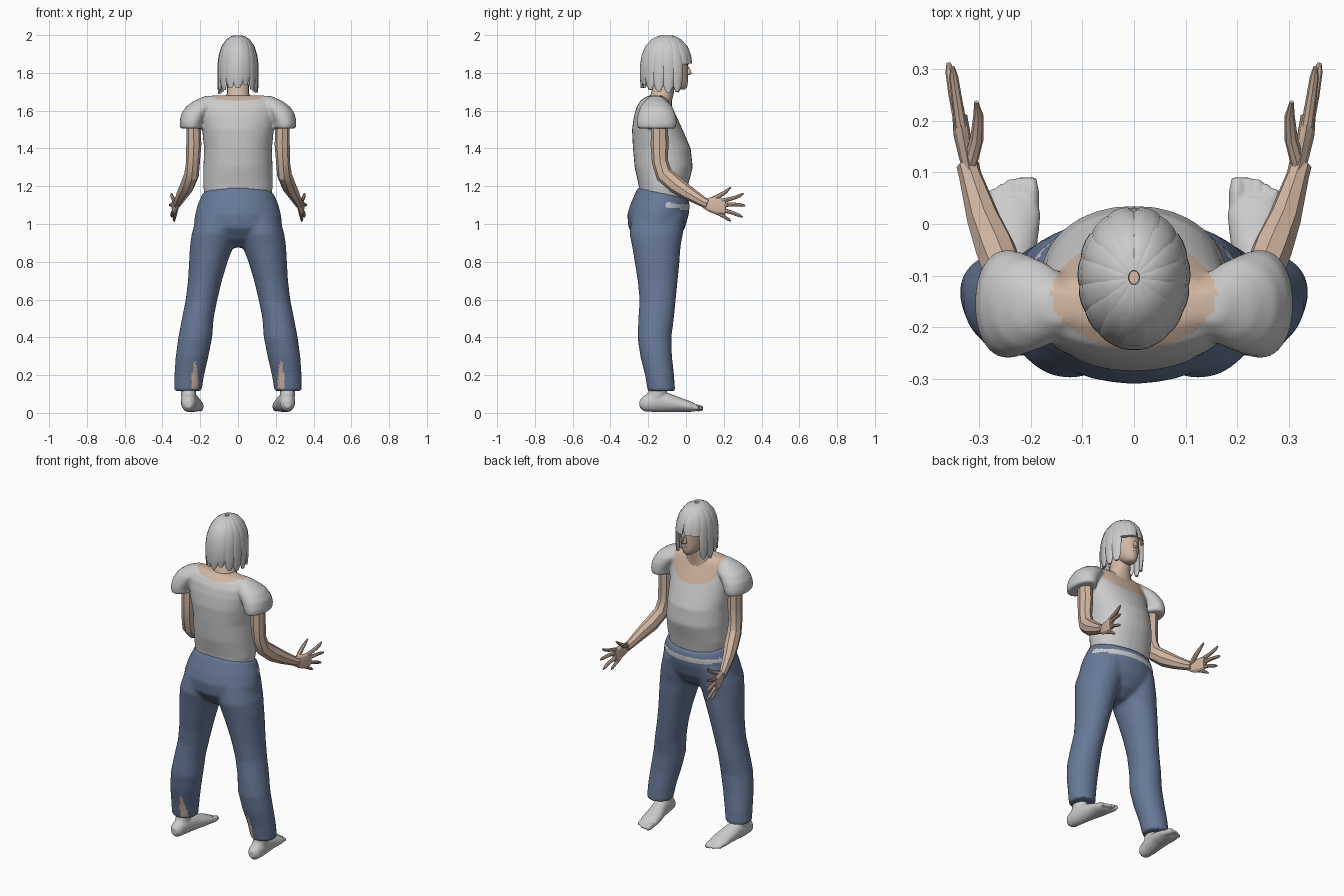
import bpy, bmesh, math, random
from mathutils import Vector as V

if "Cube" in bpy.data.objects:
    bpy.data.objects.remove(bpy.data.objects["Cube"], do_unlink=True)
random.seed(4)


def material(name, rgb):
    m = bpy.data.materials.new(name)
    m.use_nodes = True
    m.diffuse_color = (*rgb, 1)
    m.node_tree.nodes["Principled BSDF"].inputs["Base Color"].default_value = (*rgb, 1)
    return m


GREY = material("light grey", (0.6, 0.6, 0.6))
SKIN = material("skin", (0.64, 0.47, 0.36))
BLUE = material("denim blue", (0.135, 0.19, 0.31))


# Ring builders: every ring is (centre, half axis u, half axis v)
def flat(z, cx, cy, rx, ry, tilt=0):
    return V((cx, cy, z)), V((rx, 0, 0)), V((0, ry, -tilt))


def upright(y, cx, cz, rx, rz):
    return V((cx, y, cz)), V((rx, 0, 0)), V((0, 0, rz))


def tube(points, ratio=1.0):
    """Rings along a path of (x, y, z, radius); ratio thins them sideways."""
    pts = [V(p[:3]) for p in points]
    rings = []
    for i, p in enumerate(pts):
        t = (pts[min(i + 1, len(pts) - 1)] - pts[max(i - 1, 0)]).normalized()
        u = (V((1, 0, 0)) - t * t.x).normalized()
        r = points[i][3]
        rings.append((p, u * r * ratio, t.cross(u) * r))
    return rings


def add_loft(bm, rings, sides, side=1, power=2.0):
    rows = []
    for c, u, v in rings:
        row = []
        for k in range(sides):
            a = 2 * math.pi * k / sides
            ca, sa = math.cos(a), math.sin(a)
            p = (c + u * math.copysign(abs(ca) ** (2 / power), ca)
                 + v * math.copysign(abs(sa) ** (2 / power), sa))
            row.append(bm.verts.new((p.x * side, p.y, p.z)))
        rows.append(row)
    for a, b in zip(rows, rows[1:]):
        for k in range(sides):
            n = (k + 1) % sides
            bm.faces.new((a[k], a[n], b[n], b[k]))
    bm.faces.new(rows[0])
    bm.faces.new(rows[-1])


def shade(me, angle):
    for p in me.polygons:
        p.use_smooth = True
    me.set_sharp_from_angle(angle=math.radians(angle))


def build(name, lofts, mats, sides=16, voxel=0, rule=None, angle=40, power=2.0):
    """lofts: list of (rings, mirror sign). voxel > 0 fuses them into one skin."""
    bm = bmesh.new()
    for rings, s in lofts:
        add_loft(bm, rings, sides, s, power)
    bmesh.ops.recalc_face_normals(bm, faces=bm.faces)
    me = bpy.data.meshes.new(name)
    bm.to_mesh(me)
    bm.free()
    ob = bpy.data.objects.new(name, me)
    bpy.context.scene.collection.objects.link(ob)
    if voxel:
        mod = ob.modifiers.new("fuse", 'REMESH')
        mod.mode = 'VOXEL'
        mod.voxel_size = voxel
        sm = ob.modifiers.new("relax", 'SMOOTH')
        sm.factor, sm.iterations = 0.5, 7
        dg = bpy.context.evaluated_depsgraph_get()
        baked = bpy.data.meshes.new_from_object(ob.evaluated_get(dg))
        ob.modifiers.clear()
        ob.data = me = baked
    me.materials.clear()
    for m in mats:
        me.materials.append(m)
    for p in me.polygons:
        p.material_index = rule(p.center, p.normal) if rule else 0
    shade(me, angle)
    return ob


BOTH = (1, -1)

# Shirt: torso and puffed sleeves, with a scooped neckline showing skin
torso = [flat(z, 0, cy, rx, ry) for z, cy, rx, ry in (
    (1.10, -.125, .17, .115), (1.20, -.12, .184, .13), (1.30, -.118, .183, .154),
    (1.40, -.128, .18, .153), (1.50, -.152, .19, .134), (1.57, -.163, .2, .113),
    (1.62, -.168, .2, .094), (1.655, -.165, .18, .075), (1.68, -.16, .14, .04))]
sleeve = [flat(*r) for r in (
    (1.505, .247, -.155, .06, .102), (1.54, .245, -.155, .064, .106),
    (1.58, .23, -.155, .072, .1), (1.62, .2, -.157, .077, .086),
    (1.65, .175, -.16, .062, .06), (1.678, .14, -.16, .035, .03))]


def neckline(c, n):
    inside = (c.x / .16) ** 2 + ((c.y + .137) / .105) ** 2 < 1
    return 1 if inside and c.z > 1.45 else 0


build("shirt", [(torso, 1)] + [(sleeve, s) for s in BOTH], (GREY, SKIN),
      sides=32, voxel=.008, rule=neckline, power=2.15)

# Trousers: pelvis and two legs, torn slit at the ankles, shirt hem at the front
pelvis = [flat(*r) for r in (
    (1.163, 0, -.122, .188, .134, .03), (1.10, 0, -.138, .215, .158),
    (1.05, 0, -.148, .228, .163), (.98, 0, -.155, .235, .15),
    (.92, 0, -.15, .16, .11), (.875, 0, -.15, .05, .05))]
leg = [flat(*r) for r in (
    (1.05, .11, -.145, .105, .14), (.95, .125, -.158, .12, .142),
    (.88, .14, -.157, .115, .128), (.8, .157, -.153, .102, .119),
    (.7, .175, -.15, .09, .106), (.6, .193, -.15, .084, .096),
    (.5, .213, -.158, .084, .094), (.4, .226, -.167, .09, .09),
    (.3, .243, -.158, .087, .084), (.2, .258, -.14, .079, .077),
    (.115, .266, -.13, .073, .073))]


def denim(c, n):
    if c.y > -.11 and abs(c.z - 1.09 + c.y * .1) < .013 and n.z < .5:
        return 2
    if c.y < -.14 and .13 < c.z < .27 and abs(abs(c.x) - .228) < .02 - (c.z - .13) * .09:
        return 1
    return 0


build("trousers", [(pelvis, 1)] + [(leg, s) for s in BOTH], (BLUE, SKIN, GREY),
      sides=32, voxel=.01, rule=denim)

# Feet with five toes each
foot = [upright(*r) for r in (
    (-.245, .262, .048, .018, .022), (-.222, .262, .05, .037, .042),
    (-.17, .26, .06, .043, .056), (-.1, .25, .056, .047, .052),
    (-.04, .24, .045, .053, .04), (.02, .235, .034, .055, .029), (.052, .235, .028, .044, .02))]
ankle = [flat(.05, .26, -.165, .04, .055), flat(.12, .262, -.15, .04, .05),
         flat(.17, .263, -.145, .038, .045)]
toes = [[upright(.03, x, .03, r, r * 1.1), upright(.065, x, .026, r, r * 1.2),
         upright(tip, x, .023, r * .7, r * .8)]
        for x, r, tip in ((.2, .016, .09), (.222, .011, .09), (.24, .011, .087),
                          (.257, .01, .078), (.272, .01, .068))]
for side, s in (("left", 1), ("right", -1)):
    build(side + "_foot", [(part, s) for part in [foot, ankle] + toes], (GREY,), voxel=.005)

    # Arm, bent forward at the elbow
    arm = tube([(.236, -.14, 1.56, .044), (.234, -.14, 1.42, .047), (.238, -.138, 1.33, .043),
                (.246, -.115, 1.26, .046), (.268, -.05, 1.205, .046), (.292, .01, 1.165, .038),
                (.318, .095, 1.115, .026), (.323, .115, 1.108, .026)], .85)
    build(side + "_arm", [(arm, s)], (SKIN,), sides=8, angle=30)

    # Hand: palm, four spread fingers and a raised thumb
    palm = tube([(.318, .09, 1.115, .025), (.326, .13, 1.102, .038),
                 (.334, .175, 1.092, .046), (.338, .21, 1.09, .04)], .36)
    digits = [
        [(.336, .19, 1.122, .012), (.345, .25, 1.137, .010), (.35, .285, 1.15, .009), (.352, .305, 1.162, .004)],
        [(.337, .19, 1.10, .012), (.35, .25, 1.104, .010), (.357, .295, 1.1, .009), (.36, .313, 1.098, .004)],
        [(.335, .19, 1.075, .012), (.346, .24, 1.062, .010), (.35, .28, 1.046, .009), (.35, .3, 1.037, .004)],
        [(.331, .165, 1.062, .012), (.335, .2, 1.04, .009), (.338, .225, 1.024, .008), (.338, .238, 1.015, .004)],
        [(.32, .11, 1.118, .014), (.305, .165, 1.142, .013), (.302, .21, 1.17, .010), (.306, .237, 1.195, .004)]]
    build(side + "_hand", [(palm, s)] + [(tube(d), s) for d in digits], (SKIN,), sides=8, angle=30)

# Neck and head
build("neck", [([flat(*r) for r in (
    (1.59, 0, -.15, .11, .075), (1.655, 0, -.14, .085, .066), (1.69, 0, -.125, .058, .06),
    (1.78, 0, -.11, .056, .056))], 1)], (SKIN,), sides=20)
build("head", [([flat(*r) for r in (
    (1.713, 0, -.03, .018, .024), (1.725, 0, -.042, .036, .048), (1.755, 0, -.068, .056, .078),
    (1.79, 0, -.085, .066, .096), (1.83, 0, -.097, .074, .108), (1.88, 0, -.105, .082, .115),
    (1.93, 0, -.107, .077, .108), (1.965, 0, -.112, .055, .078),
    (1.985, 0, -.115, .02, .03))], 1)], (SKIN,), sides=24, angle=50)
build("nose", [([flat(1.835, 0, .002, .007, .012), flat(1.81, 0, .012, .010, .016),
                 flat(1.797, 0, .014, .014, .018), flat(1.788, 0, .006, .009, .012)], 1)],
      (SKIN,), sides=10)
build("lips", [([flat(1.776, 0, -.004, .012, .008), flat(1.768, 0, -.001, .022, .012),
                 flat(1.764, 0, -.006, .022, .010), flat(1.759, 0, -.002, .019, .011),
                 flat(1.75, 0, -.009, .010, .008)], 1)], (SKIN,), sides=10)


# Hair: overlapping flat locks fanning from a central parting
def lock(angle, end, wide):
    a = math.radians(angle)
    rx, ry, cy = .1, .131, -.104
    profile = [(.1, 1.99, .35), (.3, 1.988, .6), (.55, 1.972, .85), (.8, 1.936, 1),
               (.94, 1.89, 1), (1.0, 1.84, 1)]
    if end < 1.8:
        profile += [(1.01, 1.78, .95), (.99, end + .03, .8), (.97, end, .3)]
    else:
        profile[-1] = (.99, end, .85)
    around = V((math.cos(a) * rx, -math.sin(a) * ry, 0)).normalized()
    out = V((math.sin(a) * rx, math.cos(a) * ry, 0))
    rings = []
    for i, (f, z, w) in enumerate(profile):
        lo, hi = profile[max(i - 1, 0)], profile[min(i + 1, len(profile) - 1)]
        t = (out * (hi[0] - lo[0]) + V((0, 0, hi[1] - lo[1]))).normalized()
        rings.append((V((0, cy, z)) + out * f, around * wide * w,
                      around.cross(t).normalized() * .009))
    return rings


locks = [(lock(180, 1.72, .034), 1)]
for angle, end, wide in ((17, 1.85, .029), (40, 1.845, .031), (63, 1.71, .031), (85, 1.70, .032),
                         (108, 1.715, .032), (131, 1.70, .032), (156, 1.73, .033)):
    for s in BOTH:
        locks.append((lock(angle, end + (random.uniform(-.015, .015) if end < 1.8 else 0), wide), s))
build("hair", locks, (GREY,), sides=10, angle=50)
